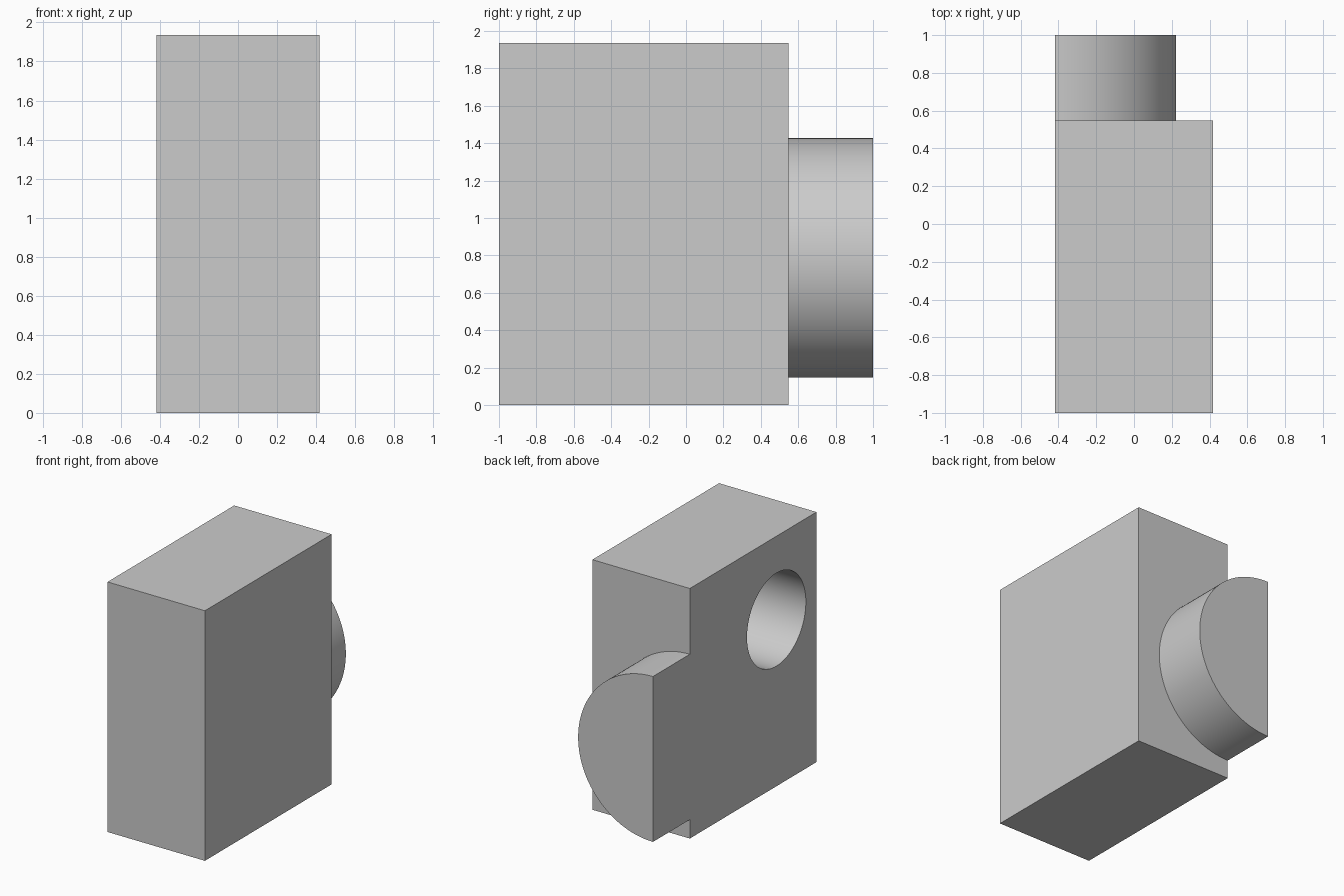
import bpy
import bmesh
import math
from mathutils import Matrix

old = bpy.data.objects.get("Cube")
if old:
    bpy.data.objects.remove(old, do_unlink=True)

HALF_W, FRONT, BACK, END, HEIGHT = 0.417, -1.0, 0.549, 1.0, 1.935

grey = bpy.data.materials.new("plain grey")
grey.use_nodes = True
colour = (0.6, 0.6, 0.6, 1)
grey.diffuse_color = colour
grey.node_tree.nodes["Principled BSDF"].inputs["Base Color"].default_value = colour


def make_object(name, bm):
    bmesh.ops.recalc_face_normals(bm, faces=bm.faces)
    mesh = bpy.data.meshes.new(name)
    bm.to_mesh(mesh)
    bm.free()
    obj = bpy.data.objects.new(name, mesh)
    mesh.materials.append(grey)
    bpy.context.collection.objects.link(obj)
    return obj


def smooth(obj):
    bpy.ops.object.select_all(action='DESELECT')
    obj.select_set(True)
    bpy.context.view_layer.objects.active = obj
    bpy.ops.object.shade_smooth_by_angle(angle=math.radians(30))


# Rectangular body
bm = bmesh.new()
bmesh.ops.create_cube(bm, size=1)
bmesh.ops.scale(bm, verts=bm.verts, vec=(2 * HALF_W, BACK - FRONT, HEIGHT))
bmesh.ops.translate(bm, verts=bm.verts, vec=(0, (FRONT + BACK) / 2, HEIGHT / 2))
body = make_object("body", bm)

# Blind round hole in the right side
hole_radius, hole_depth = 0.36, 0.63
bm = bmesh.new()
bmesh.ops.create_cone(bm, cap_ends=True, segments=96, radius1=hole_radius,
                      radius2=hole_radius, depth=2 * hole_depth,
                      matrix=Matrix.Translation((-HALF_W, -0.51, 1.29))
                      @ Matrix.Rotation(math.pi / 2, 4, 'Y'))
cutter = make_object("hole_cutter", bm)
cutter.hide_render = True
cut = body.modifiers.new("hole", 'BOOLEAN')
cut.operation = 'DIFFERENCE'
cut.solver = 'EXACT'
cut.object = cutter
bpy.context.view_layer.objects.active = body
bpy.ops.object.modifier_apply(modifier=cut.name)
bpy.data.objects.remove(cutter, do_unlink=True)
smooth(body)

# Half-round boss on the back, flush with the right side
radius, centre_z, steps = 0.64, 0.786, 64
bm = bmesh.new()
arc = []
for i in range(steps + 1):
    a = math.pi * (i / steps - 0.5)
    arc.append(bm.verts.new((-HALF_W + radius * math.cos(a), BACK,
                             centre_z + radius * math.sin(a))))
profile = bm.faces.new(arc)
result = bmesh.ops.extrude_face_region(bm, geom=[profile], use_keep_orig=True)
moved = [g for g in result["geom"] if isinstance(g, bmesh.types.BMVert)]
bmesh.ops.translate(bm, verts=moved, vec=(0, END - BACK, 0))
smooth(make_object("half_round_boss", bm))
